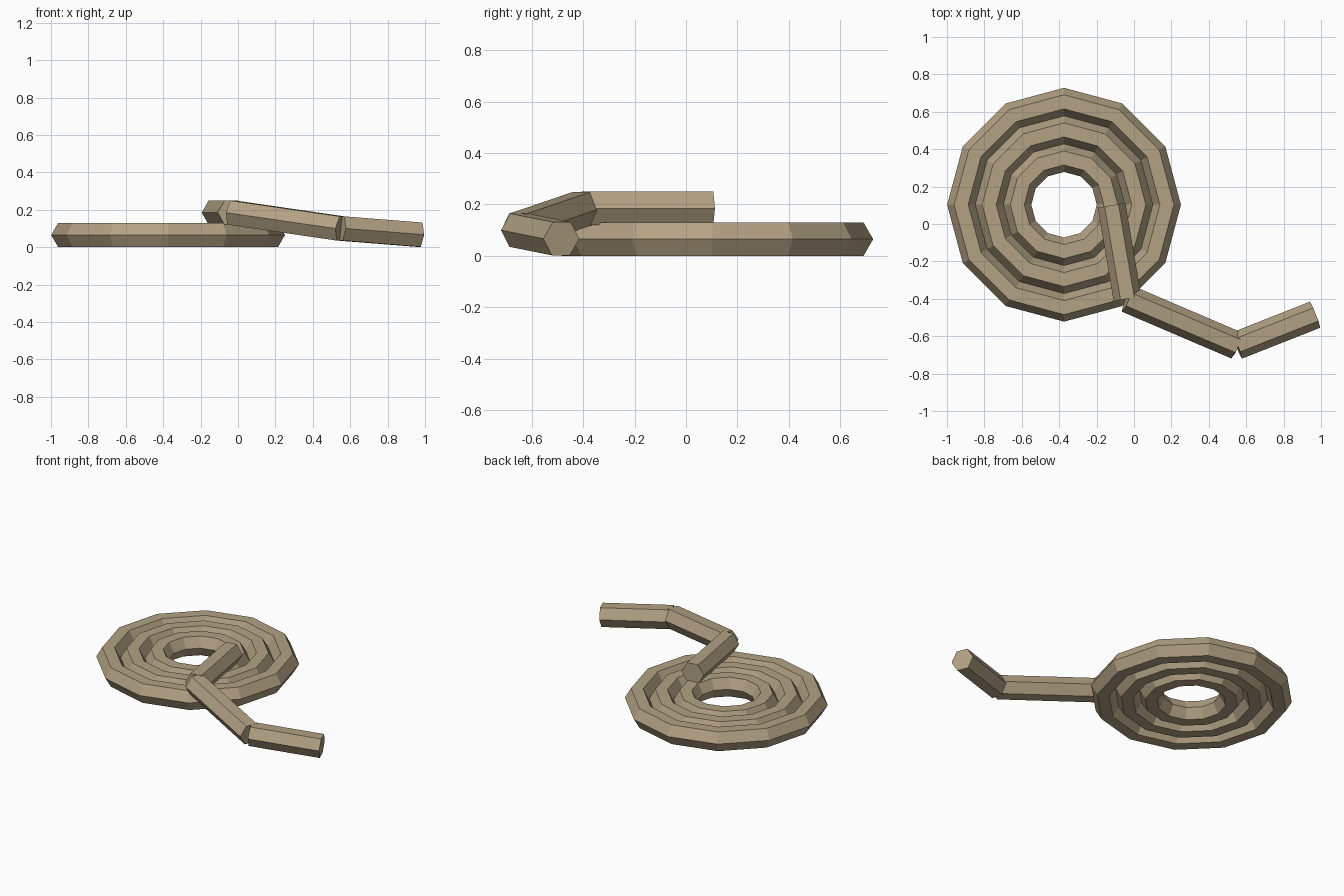
import bpy, bmesh, math
from mathutils import Vector, Matrix

if "Cube" in bpy.data.objects:
    bpy.data.objects.remove(bpy.data.objects["Cube"])

R = 0.075                      # rope radius
HALF = R * math.sqrt(3) / 2    # half height of the six-sided rope
COIL = Vector((-0.374, 0.103, HALF))

rope = bpy.data.materials.new("rope_tan")
rope.use_nodes = True
colour = (0.45, 0.36, 0.23, 1)
rope.diffuse_color = colour
bsdf = next(n for n in rope.node_tree.nodes if n.type == 'BSDF_PRINCIPLED')
bsdf.inputs["Base Color"].default_value = colour


def coil_ring(name, radius):
    bpy.ops.mesh.primitive_torus_add(
        location=COIL, major_segments=12, minor_segments=6,
        major_radius=radius, minor_radius=R)
    ob = bpy.context.object
    ob.name = name
    ob.data.materials.append(rope)


def rope_length(name, a, b):
    # Six-sided rod from a to b with its flat side up
    a, b = Vector(a), Vector(b)
    along = (b - a).normalized()
    side = along.cross(Vector((0, 0, 1))).normalized()
    up = side.cross(along)
    frame = Matrix((side, up, -along)).transposed().to_4x4()
    bm = bmesh.new()
    bmesh.ops.create_cone(bm, cap_ends=True, segments=6, radius1=R, radius2=R,
                          depth=(b - a).length,
                          matrix=Matrix.Rotation(math.pi / 6, 4, 'Z'))
    # Put a corner on the sideways axis
    corner = max(bm.verts, key=lambda v: v.co.x).co
    turn = Matrix.Rotation(-math.atan2(corner.y, corner.x), 4, 'Z')
    bm.transform(Matrix.Translation((a + b) / 2) @ frame @ turn)
    bmesh.ops.recalc_face_normals(bm, faces=bm.faces)
    me = bpy.data.meshes.new(name)
    bm.to_mesh(me)
    bm.free()
    me.materials.append(rope)
    bpy.context.collection.objects.link(bpy.data.objects.new(name, me))


# Flat coil
for name, radius in (("outer_coil", 0.55), ("middle_coil", 0.40), ("inner_coil", 0.25)):
    coil_ring(name, radius)

# Loose tail
path = [(-0.12, 0.10, 0.185), (-0.035, -0.40, 0.185),
        (0.55, -0.65, 0.10), (0.968, -0.485, 0.067)]
names = ("tail_over_coil", "tail_middle", "tail_end")
for name, a, b in zip(names, path, path[1:]):
    rope_length(name, a, b)
